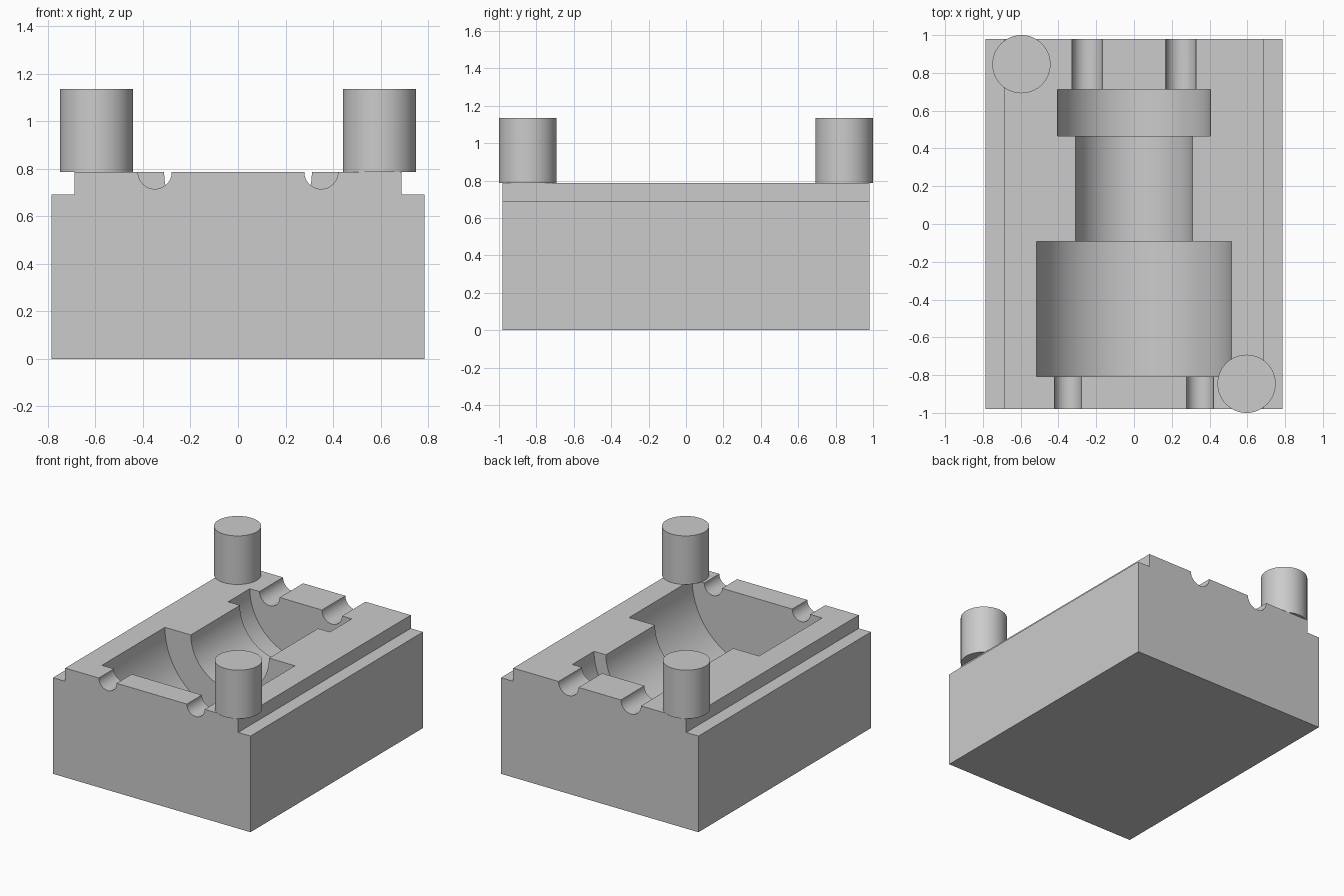
import bpy, bmesh, math
from mathutils import Matrix, Vector

if "Cube" in bpy.data.objects:
    bpy.data.objects.remove(bpy.data.objects["Cube"])

TOP = 0.786      # parting face height
STEP = 0.691     # height of the side ledges
HX, HY = 0.785, 0.98

grey = bpy.data.materials.new("plain grey")
grey.diffuse_color = (0.6, 0.6, 0.6, 1)
grey.use_nodes = True
grey.node_tree.nodes["Principled BSDF"].inputs["Base Color"].default_value = grey.diffuse_color


def make(name, bm):
    bmesh.ops.recalc_face_normals(bm, faces=bm.faces)
    me = bpy.data.meshes.new(name)
    bm.to_mesh(me)
    bm.free()
    me.materials.append(grey)
    ob = bpy.data.objects.new(name, me)
    bpy.context.collection.objects.link(ob)
    return ob


def lathe_y(name, profile, x=0.0, steps=96):
    """Spin (radius, y) points around a y-parallel axis lying on the parting face."""
    bm = bmesh.new()
    vs = [bm.verts.new((x + r, y, TOP)) for r, y in profile]
    edges = [bm.edges.new(p) for p in zip(vs, vs[1:])]
    bmesh.ops.spin(bm, geom=vs + edges, cent=(x, 0, TOP), axis=(0, 1, 0),
                   angle=2 * math.pi, steps=steps)
    bmesh.ops.remove_doubles(bm, verts=bm.verts, dist=1e-5)
    return make(name, bm)


def smooth(ob):
    bpy.ops.object.select_all(action='DESELECT')
    ob.select_set(True)
    bpy.context.view_layer.objects.active = ob
    bpy.ops.object.shade_smooth_by_angle(angle=math.radians(30))


# Mould block: stepped cross-section extruded along y
bm = bmesh.new()
section = [(-HX, 0), (HX, 0), (HX, STEP), (0.688, STEP), (0.688, TOP),
           (-0.688, TOP), (-0.688, STEP), (-HX, STEP)]
face = bm.faces.new([bm.verts.new((x, -HY, z)) for x, z in section])
ext = bmesh.ops.extrude_face_region(bm, geom=[face])
bmesh.ops.translate(bm, vec=Vector((0, 2 * HY, 0)),
                    verts=[g for g in ext["geom"] if isinstance(g, bmesh.types.BMVert)])
block = make("mould_block", bm)

# Cutters: stepped round cavity, then two pairs of vent channels
cutters = [lathe_y("cavity_cutter", [
    (0, -0.808), (0.517, -0.808), (0.517, -0.092), (0.311, -0.092),
    (0.311, 0.466), (0.405, 0.466), (0.405, 0.713), (0, 0.713)])]
for side in (-1, 1):
    for label, x, r, y0, y1 in (("front", 0.35, 0.071, -1.1, -0.7),
                                ("back", 0.248, 0.08, 0.65, 1.1)):
        cutters.append(lathe_y(label + "_channel_cutter",
                               [(0, y0), (r, y0), (r, y1), (0, y1)], side * x, 48))

bpy.context.view_layer.objects.active = block
block.select_set(True)
for c in cutters:
    mod = block.modifiers.new("cut", 'BOOLEAN')
    mod.operation = 'DIFFERENCE'
    mod.solver = 'EXACT'
    mod.object = c
    bpy.ops.object.modifier_apply(modifier=mod.name)
for c in cutters:
    bpy.data.objects.remove(c)
smooth(block)

# Guide pins on opposite corners, overhanging the ledges
for name, s in (("front_guide_pin", 1), ("back_guide_pin", -1)):
    bm = bmesh.new()
    bmesh.ops.create_cone(bm, cap_ends=True, segments=64, radius1=0.154, radius2=0.154,
                          depth=1.135 - TOP,
                          matrix=Matrix.Translation((s * 0.596, -s * 0.846, (1.135 + TOP) / 2)))
    smooth(make(name, bm))
